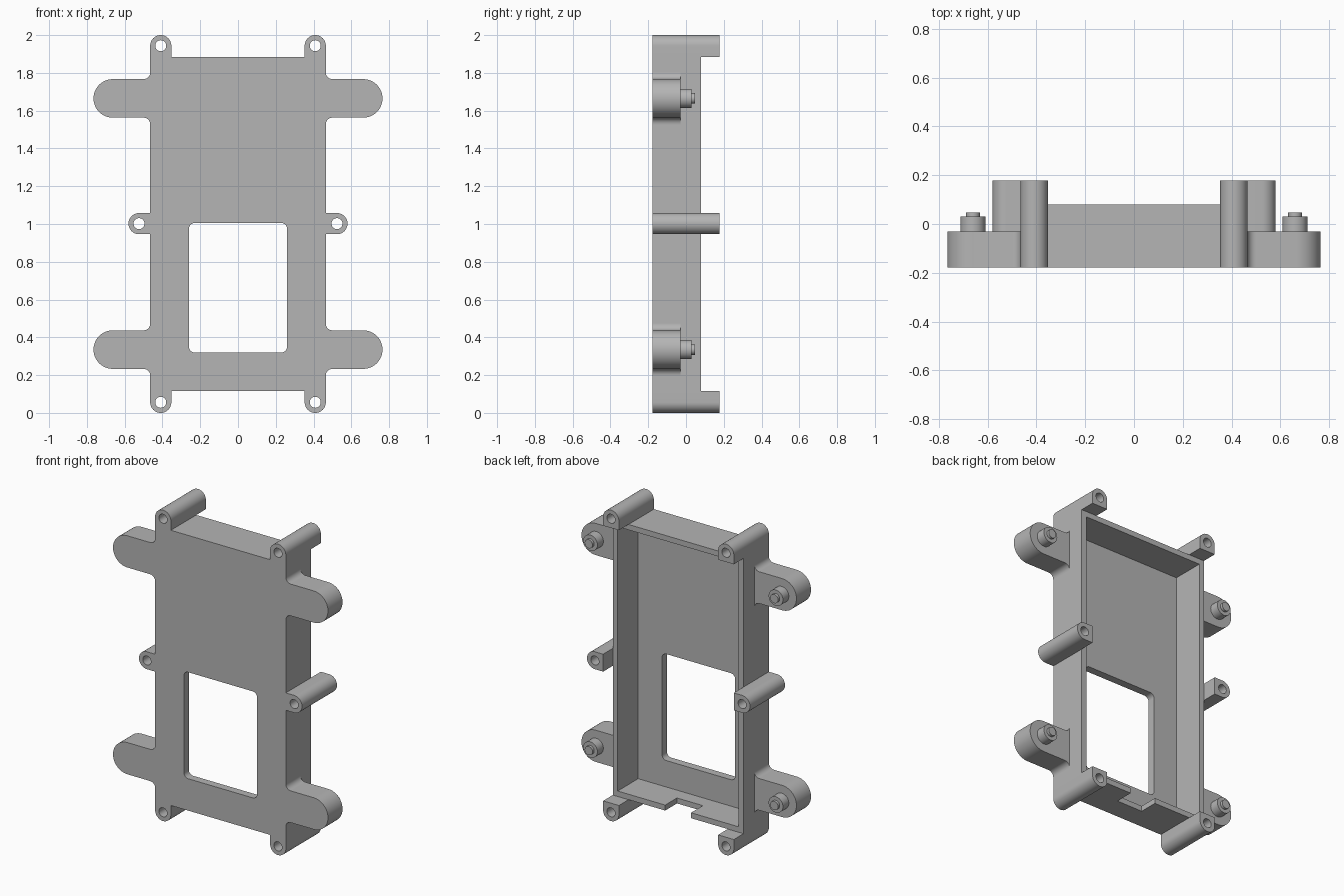
import bpy, bmesh, math
from mathutils import Vector

cube = bpy.data.objects.get("Cube")
if cube:
    bpy.data.objects.remove(cube, do_unlink=True)

grey = bpy.data.materials.new("plain grey")
grey.use_nodes = True
colour = (0.46, 0.46, 0.46, 1)
grey.diffuse_color = colour
grey.node_tree.nodes["Principled BSDF"].inputs["Base Color"].default_value = colour

FRONT, REAR = -0.178, 0.178      # full depth of the posts
BODY_REAR, ARM_REAR = 0.08, -0.03
HALF_W, BOTTOM, TOP = 0.465, 0.115, 1.885
WALL, FLOOR = 0.035, 0.05


def arc(cx, cy, r, a0, a1, n):
    """Points on an arc, angles in degrees."""
    return [(cx + r * math.cos(math.radians(a0 + (a1 - a0) * i / n)),
             cy + r * math.sin(math.radians(a0 + (a1 - a0) * i / n)))
            for i in range(n + 1)]


def slab(name, outline, y0, y1):
    """Extrude an (x, z) outline from y0 to y1."""
    bm = bmesh.new()
    face = bm.faces.new([bm.verts.new((x, y0, z)) for x, z in outline])
    new = bmesh.ops.extrude_face_region(bm, geom=[face])["geom"]
    moved = [v for v in new if isinstance(v, bmesh.types.BMVert)]
    bmesh.ops.translate(bm, verts=moved, vec=(0, y1 - y0, 0))
    bmesh.ops.recalc_face_normals(bm, faces=bm.faces)
    mesh = bpy.data.meshes.new(name)
    bm.to_mesh(mesh)
    bm.free()
    mesh.materials.append(grey)
    obj = bpy.data.objects.new(name, mesh)
    bpy.context.collection.objects.link(obj)
    return obj


def rect(x0, x1, z0, z1):
    return [(x0, z0), (x1, z0), (x1, z1), (x0, z1)]


def rounded(x0, x1, z0, z1, r):
    return (arc(x1 - r, z1 - r, r, 0, 90, 6) + arc(x0 + r, z1 - r, r, 90, 180, 6)
            + arc(x0 + r, z0 + r, r, 180, 270, 6) + arc(x1 - r, z0 + r, r, 270, 360, 6))


def circle(x, z, r, n=32):
    return arc(x, z, r, 0, 360, n)[:-1]


def tab(x, z, direction, length, r, fillet=0):
    """Round-ended tab rooted at (x, z), with optional fillets at its root."""
    pts = arc(length - r, 0, r, -90, 90, 24)
    if fillet:
        low = arc(fillet, -r - fillet, fillet, 180, 90, 8)
        high = arc(fillet, r + fillet, fillet, 270, 180, 8)
        pts = low + pts + high
    else:
        pts = [(0, -r)] + pts + [(0, r)]
    d = Vector(direction)
    return [(x + u * d.x - v * d.y, z + u * d.y + v * d.x) for u, v in pts]


def cut(obj, outline, y0, y1):
    cutter = slab("cutter", outline, y0, y1)
    cutter.hide_render = True
    mod = obj.modifiers.new("cut", "BOOLEAN")
    mod.operation, mod.solver, mod.object = "DIFFERENCE", "EXACT", cutter
    bpy.context.view_layer.objects.active = obj
    bpy.ops.object.modifier_apply(modifier=mod.name)
    bpy.data.objects.remove(cutter, do_unlink=True)


parts = []

# Open tray with pocket, window and cable notch
tray = slab("tray", rect(-HALF_W, HALF_W, BOTTOM, TOP), FRONT, BODY_REAR)
cut(tray, rect(-HALF_W + WALL, HALF_W - WALL, BOTTOM + WALL, TOP - WALL), FRONT + FLOOR, 0.3)
cut(tray, rounded(-0.26, 0.26, 0.32, 1.005, 0.03), -0.3, 0)
cut(tray, rect(-0.092, 0.092, 0, BOTTOM + 0.06), BODY_REAR - 0.12, 0.3)
parts.append(tray)

for side, label in ((1, "left"), (-1, "right")):
    # Mounting arms with stepped pegs
    for z, level in ((1.665, "upper"), (0.335, "lower")):
        name = level + "_" + label
        parts.append(slab(name + "_arm", tab(side * HALF_W, z, (side, 0), 0.3, 0.102, 0.035),
                          FRONT, ARM_REAR))
        parts.append(slab(name + "_peg", circle(side * 0.66, z, 0.051), ARM_REAR, 0.03))
        parts.append(slab(name + "_peg_tip", circle(side * 0.66, z, 0.028), 0.03, 0.047))

    # Screw posts: corners and middle
    r = 0.056
    posts = (("top", side * (HALF_W - r), TOP, (0, 1)),
             ("bottom", side * (HALF_W - r), BOTTOM, (0, -1)),
             ("middle", side * HALF_W, 1.002, (side, 0)))
    for level, x, z, d in posts:
        post = slab(level + "_" + label + "_screw_post", tab(x, z, d, 0.115, r), FRONT, REAR)
        reach = 0.115 - r
        cut(post, circle(x + d[0] * reach, z + d[1] * reach, 0.029), -0.3, 0.3)
        parts.append(post)

# Smooth the round walls, keep edges crisp
bpy.ops.object.select_all(action="DESELECT")
for obj in parts:
    obj.select_set(True)
bpy.context.view_layer.objects.active = tray
bpy.ops.object.shade_smooth_by_angle(angle=math.radians(30))
